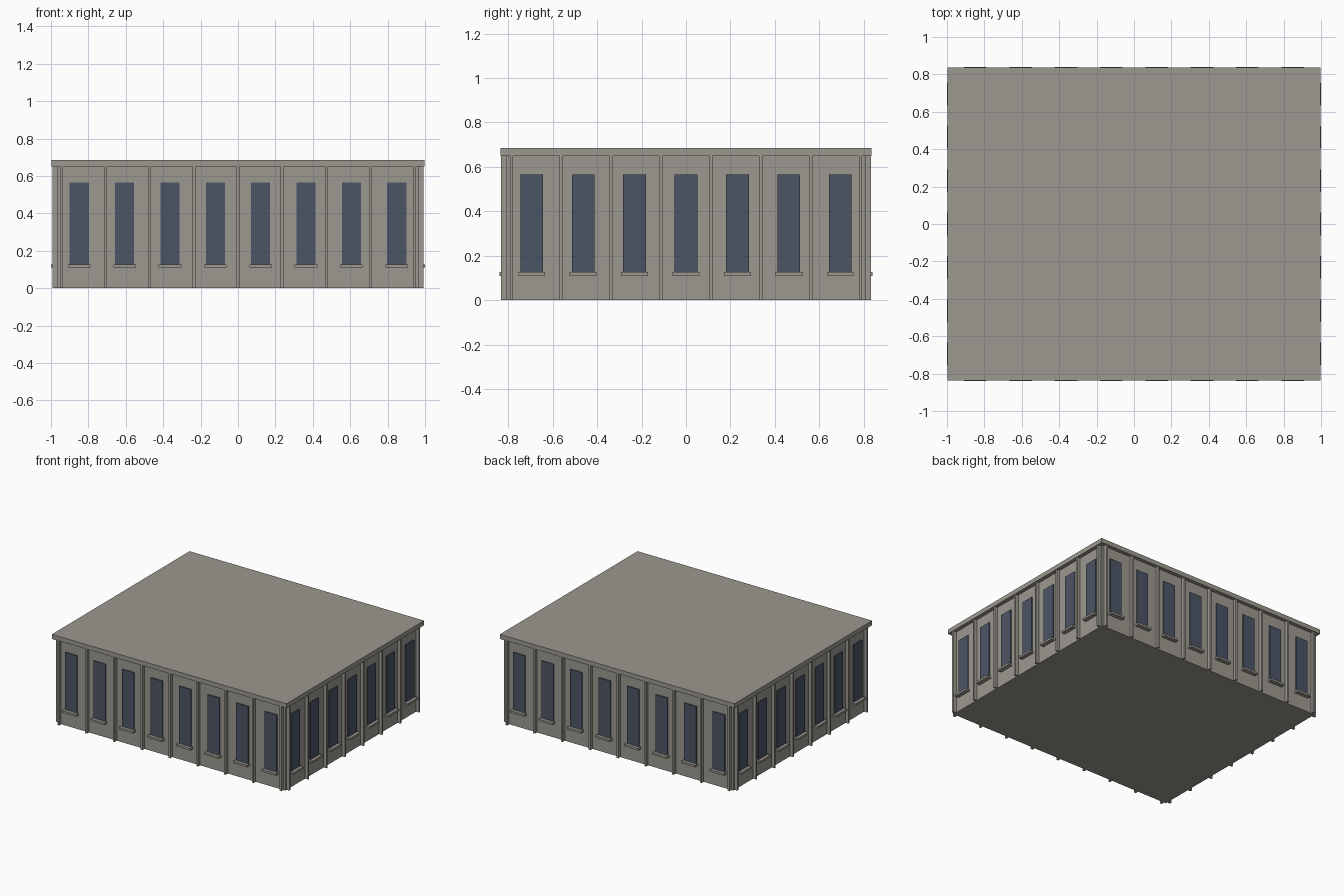
import bpy

cube = bpy.data.objects.get("Cube")
if cube:
    bpy.data.objects.remove(cube, do_unlink=True)


def material(name, rgb):
    m = bpy.data.materials.new(name)
    m.use_nodes = True
    m.diffuse_color = (*rgb, 1)
    m.node_tree.nodes["Principled BSDF"].inputs["Base Color"].default_value = (*rgb, 1)
    return m


STONE = material("grey stone", (0.33, 0.315, 0.275))
GLASS = material("dark blue glass", (0.073, 0.09, 0.13))


def box(name, low, high, mat):
    """Axis-aligned box between two corners."""
    bpy.ops.mesh.primitive_cube_add(size=1, location=[(a + b) / 2 for a, b in zip(low, high)])
    ob = bpy.context.object
    ob.name = name
    ob.scale = [b - a for a, b in zip(low, high)]
    bpy.ops.object.transform_apply(location=False, rotation=False, scale=True)
    ob.data.materials.append(mat)
    return ob


WALL_X, WALL_Y = 0.968, 0.808
EAVE = 0.65

# Main block and flat roof slab
box("walls", (-WALL_X, -WALL_Y, 0), (WALL_X, WALL_Y, EAVE), STONE)
box("roof_slab", (-0.997, -0.836, EAVE), (0.997, 0.836, 0.685), STONE)


def wall_box(name, axis, side, wall, centre, width, z0, z1, depth, mat):
    """Box standing out from one wall; axis is the wall's normal."""
    along = (centre - width / 2, centre + width / 2)
    out = sorted((side * (wall - 0.004), side * (wall + depth)))
    xs, ys = (out, along) if axis == "x" else (along, out)
    box(name, (xs[0], ys[0], z0), (xs[1], ys[1], z1), mat)


def spaced(count, pitch):
    return [(i - (count - 1) / 2) * pitch for i in range(count)]


# Windows, sills and pilasters on all four walls
for axis, wall, bays, window_pitch, pilaster_pitch in (
        ("y", WALL_Y, 8, 0.2425, 0.236),
        ("x", WALL_X, 7, 0.2315, 0.2245)):
    for side, label in ((-1, "minus"), (1, "plus")):
        tag = f"{label}_{axis}"
        for c in spaced(bays, window_pitch):
            wall_box(f"window_{tag}", axis, side, wall, c, 0.102, 0.125, 0.565, 0.008, GLASS)
            wall_box(f"sill_{tag}", axis, side, wall, c, 0.121, 0.11, 0.126, 0.032, STONE)
        for c in spaced(bays + 1, pilaster_pitch):
            wall_box(f"pilaster_{tag}", axis, side, wall, c, 0.015, 0, EAVE, 0.025, STONE)
